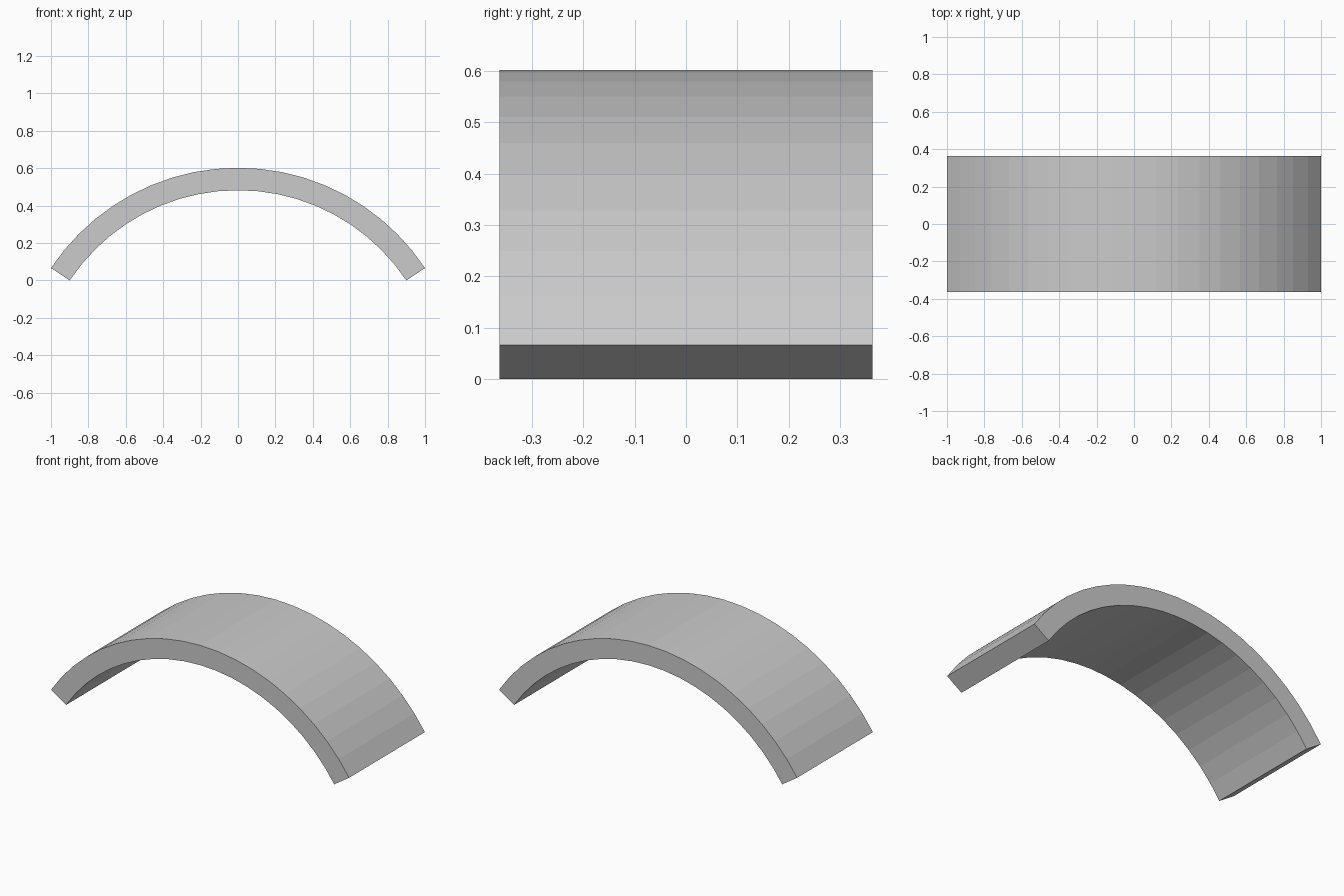
import bpy, bmesh
from math import sin, cos, asin, hypot

if "Cube" in bpy.data.objects:
    bpy.data.objects.remove(bpy.data.objects["Cube"])

HALF_DEPTH = 0.363
R_OUT, THICK = 1.2008, 0.12
R_IN = R_OUT - THICK
HALF_ANGLE = asin(1.0 / R_OUT)
CENTRE_Z = -R_IN * cos(HALF_ANGLE)   # inner corners rest on z = 0
SEGMENTS = 20

bm = bmesh.new()

# Cross-section strip of the curved panel, on the front plane
rows = []
for i in range(SEGMENTS + 1):
    a = -HALF_ANGLE + 2 * HALF_ANGLE * i / SEGMENTS
    rows.append([bm.verts.new((r * sin(a), -HALF_DEPTH, CENTRE_Z + r * cos(a)))
                 for r in (R_IN, R_OUT)])
profile = [row[0] for row in rows] + [row[1] for row in reversed(rows)]
face = bm.faces.new(profile)

# Extrude to the back
ext = bmesh.ops.extrude_face_region(bm, geom=[face], use_keep_orig=True)
moved = [g for g in ext["geom"] if isinstance(g, bmesh.types.BMVert)]
bmesh.ops.translate(bm, verts=moved, vec=(0, 2 * HALF_DEPTH, 0))
bmesh.ops.recalc_face_normals(bm, faces=bm.faces)

mesh = bpy.data.meshes.new("curved_arch_panel")
bm.to_mesh(mesh)
bm.free()
panel = bpy.data.objects.new("curved_arch_panel", mesh)
bpy.context.collection.objects.link(panel)
